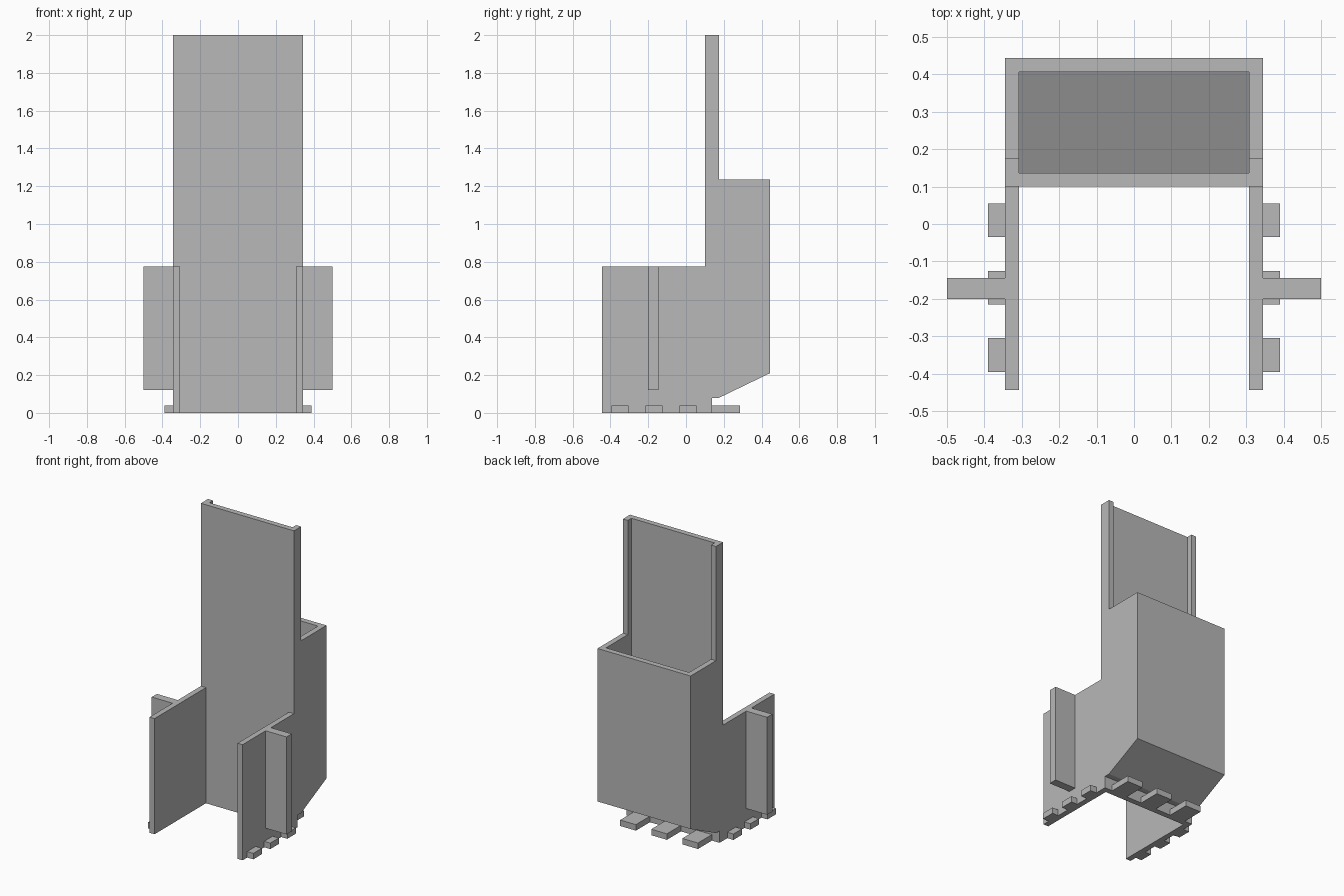
import bpy
import bmesh

cube = bpy.data.objects.get("Cube")
if cube:
    bpy.data.objects.remove(cube, do_unlink=True)

grey = bpy.data.materials.new("plain grey")
grey.use_nodes = True
colour = (0.48, 0.48, 0.48, 1)
grey.diffuse_color = colour
grey.node_tree.nodes["Principled BSDF"].inputs["Base Color"].default_value = colour


def prism(name, profile, x0, x1):
    """Extrude a (y, z) profile along x from x0 to x1."""
    bm = bmesh.new()
    face = bm.faces.new([bm.verts.new((x0, y, z)) for y, z in profile])
    moved = bmesh.ops.extrude_face_region(bm, geom=[face])["geom"]
    verts = [v for v in moved if isinstance(v, bmesh.types.BMVert)]
    bmesh.ops.translate(bm, verts=verts, vec=(x1 - x0, 0, 0))
    bmesh.ops.recalc_face_normals(bm, faces=bm.faces)
    mesh = bpy.data.meshes.new(name)
    bm.to_mesh(mesh)
    bm.free()
    mesh.materials.append(grey)
    obj = bpy.data.objects.new(name, mesh)
    bpy.context.collection.objects.link(obj)
    return obj


def box(name, x0, x1, y0, y1, z0, z1):
    return prism(name, [(y0, z0), (y1, z0), (y1, z1), (y0, z1)], x0, x1)


def cut(obj, cutter):
    mod = obj.modifiers.new("cut", 'BOOLEAN')
    mod.operation = 'DIFFERENCE'
    mod.solver = 'EXACT'
    mod.object = cutter
    cutter.hide_render = True
    bpy.context.view_layer.objects.active = obj
    bpy.ops.object.modifier_apply(modifier=mod.name)
    bpy.data.objects.remove(cutter, do_unlink=True)


OUT, IN = 0.345, 0.308          # outer and inner half widths
FRONT, PANEL, BACK = 0.1, 0.137, 0.444

# Housing: side outline at full width, hollowed from the front and the top
outline = [(-BACK, 0), (PANEL, 0), (PANEL, 0.08), (0.175, 0.08), (BACK, 0.21),
           (BACK, 1.235), (0.175, 1.235), (0.175, 2), (FRONT, 2),
           (FRONT, 0.775), (-BACK, 0.775)]
housing = prism("housing", outline, -OUT, OUT)
cut(housing, box("front_cutter", -IN, IN, -1, FRONT, -1, 1))
cavity = [(PANEL, 0.103), (0.407, 0.233), (0.407, 3), (PANEL, 3)]
cut(housing, prism("bin_cutter", cavity, -IN, IN))

# Side fins and foot tabs, on both sides
for side, s in (("left", 1), ("right", -1)):
    box(side + "_fin", s * OUT, s * 0.5, -0.2, -0.145, 0.122, 0.775)
    for i in range(3):
        y = -0.35 + i * 0.18
        box(f"{side}_tab_{i + 1}", s * OUT, s * 0.39, y - 0.045, y + 0.045, 0, 0.04)

# Rear foot tabs
for i in range(3):
    x = (i - 1) * 0.23
    box(f"rear_tab_{i + 1}", x - 0.058, x + 0.058, PANEL, 0.285, 0, 0.04)
